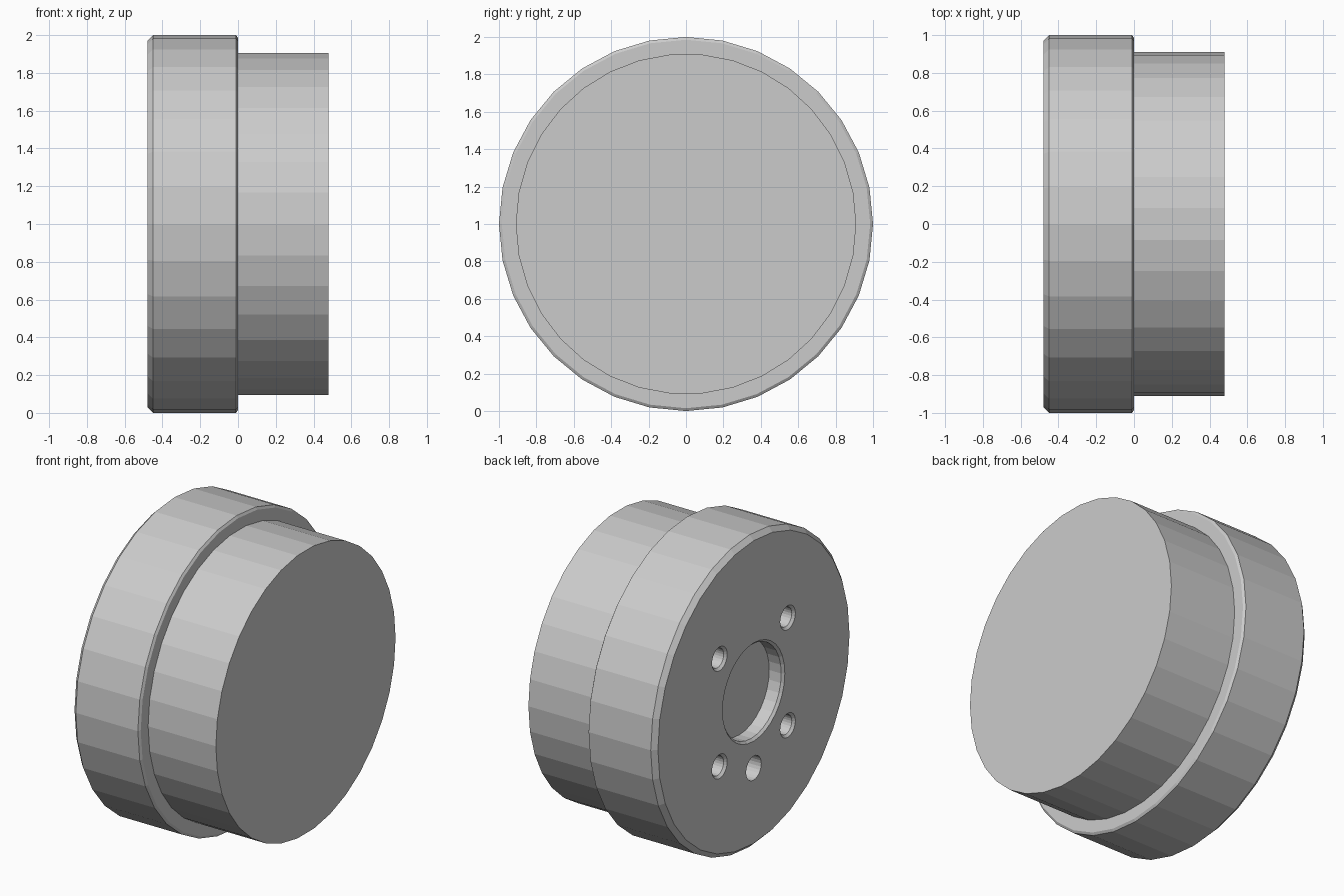
import bpy, bmesh
from math import cos, sin, pi

if "Cube" in bpy.data.objects:
    bpy.data.objects.remove(bpy.data.objects["Cube"])


def add_lathe(bm, profile, sides, cy=0.0, cz=1.0, start=0.0):
    """Revolve (x, radius) points around an axis parallel to x; radius 0 ends are capped."""
    rings = []
    for x, r in profile:
        rings.append([bm.verts.new((x, cy + r * cos(start + 2 * pi * i / sides),
                                    cz + r * sin(start + 2 * pi * i / sides)))
                      for i in range(sides)])
    for a, b in zip(rings, rings[1:]):
        for i in range(sides):
            j = (i + 1) % sides
            bm.faces.new((a[i], a[j], b[j], b[i]))
    bm.faces.new(rings[0])
    bm.faces.new(rings[-1])


def finish(bm, name):
    bmesh.ops.recalc_face_normals(bm, faces=bm.faces)
    mesh = bpy.data.meshes.new(name)
    bm.to_mesh(mesh)
    bm.free()
    obj = bpy.data.objects.new(name, mesh)
    bpy.context.collection.objects.link(obj)
    return obj


# Flange disc: recessed centre bore with chamfer, chamfered rim on both edges
bm = bmesh.new()
add_lathe(bm, [(-0.38, 0.30), (-0.465, 0.30), (-0.48, 0.315), (-0.48, 0.97),
               (-0.45, 1.0), (-0.01, 1.0), (0.0, 0.985)], 32)
flange = finish(bm, "flange_disc")

# Smaller drum on the plain side
bm = bmesh.new()
add_lathe(bm, [(0.0, 0.91), (0.48, 0.91)], 34)
finish(bm, "drum")

# Cutters: four countersunk bolt holes and one straight pin hole
bm = bmesh.new()
for sy in (-1, 1):
    for sz in (-1, 1):
        add_lathe(bm, [(-0.52, 0.077), (-0.48, 0.077), (-0.465, 0.062), (-0.18, 0.062)],
                  24, sy * 0.345, 1 + sz * 0.345)
add_lathe(bm, [(-0.52, 0.077), (-0.18, 0.077)], 24, 0.0, 1 - 0.487)
cutter = finish(bm, "hole_cutter")
cutter.hide_render = True

mod = flange.modifiers.new("holes", 'BOOLEAN')
mod.operation = 'DIFFERENCE'
mod.solver = 'EXACT'
mod.object = cutter
bpy.context.view_layer.objects.active = flange
bpy.ops.object.modifier_apply(modifier=mod.name)
bpy.data.objects.remove(cutter)
